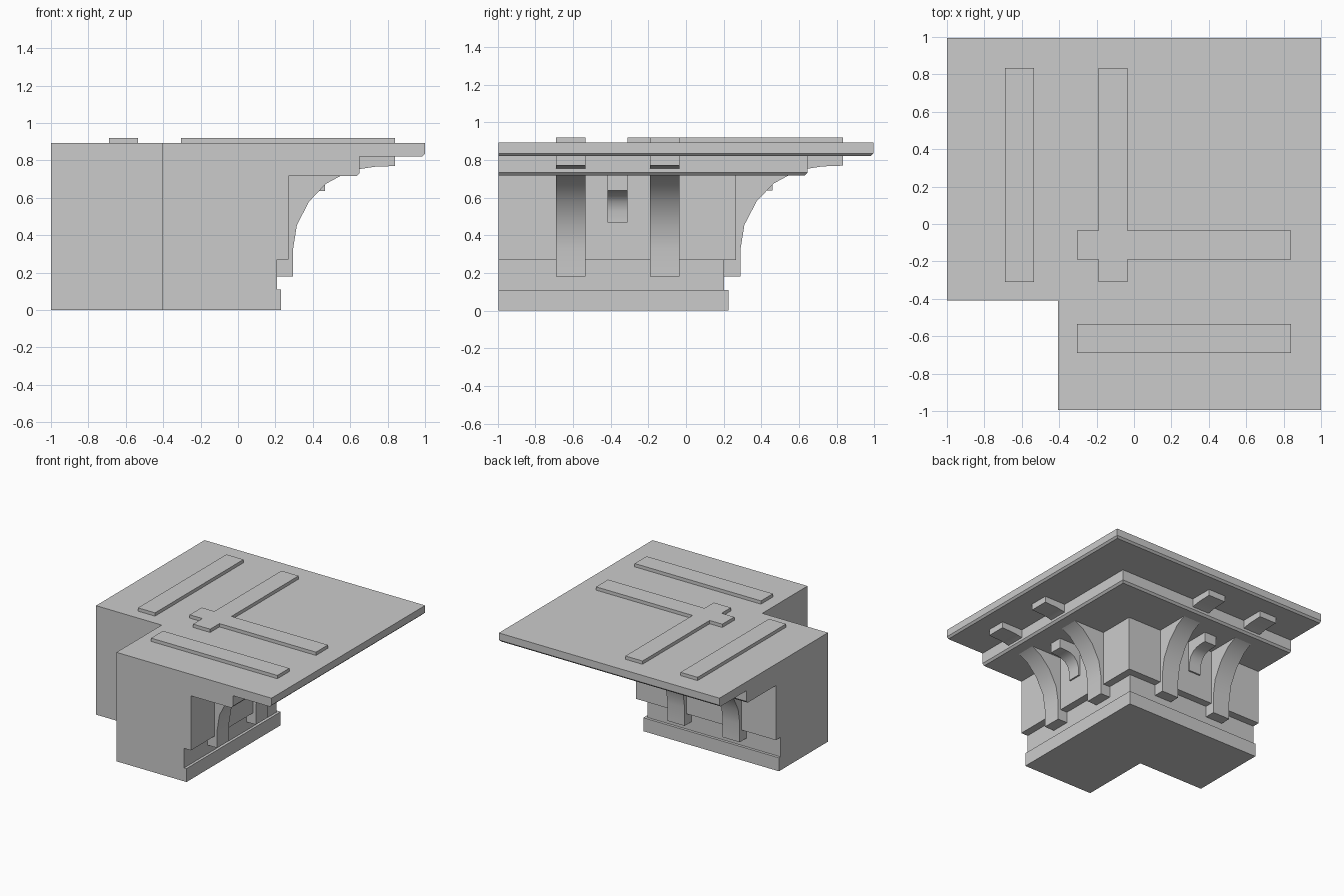
import bpy, bmesh

if "Cube" in bpy.data.objects:
    bpy.data.objects.remove(bpy.data.objects["Cube"])

SHIFT = -0.005          # the y wing sits a hair closer in than the x wing
IN, END = -0.405, -1.0  # inner wall and wing ends


def finish(name, bm, smooth=False):
    bmesh.ops.recalc_face_normals(bm, faces=bm.faces[:])
    me = bpy.data.meshes.new(name)
    bm.to_mesh(me)
    bm.free()
    ob = bpy.data.objects.new(name, me)
    bpy.context.collection.objects.link(ob)
    if smooth:
        bpy.context.view_layer.objects.active = ob
        ob.select_set(True)
        bpy.ops.object.shade_smooth_by_angle(angle=0.6)
        ob.select_set(False)
    return ob


def loft(name, rings, smooth=False):
    """Join matching closed rings into a capped solid."""
    bm = bmesh.new()
    vs = [[bm.verts.new(p) for p in r] for r in rings]
    n = len(vs[0])
    for a, b in zip(vs, vs[1:]):
        for i in range(n):
            j = (i + 1) % n
            bm.faces.new((a[i], a[j], b[j], b[i]))
    bm.faces.new(vs[0])
    bm.faces.new(vs[-1])
    return finish(name, bm, smooth)


# Cornice: one moulding profile swept round the mitred corner
cornice = [(IN, 0), (0.23, 0), (0.23, 0.11), (0.208, 0.11), (0.208, 0.27),
           (0.27, 0.27), (0.27, 0.717), (0.635, 0.717), (0.65, 0.733),
           (0.65, 0.82), (0.985, 0.82), (1.0, 0.835), (1.0, 0.893), (IN, 0.893)]
loft("corner_cornice", [
    [(END, d + SHIFT, z) for d, z in cornice],
    [(d, d + SHIFT, z) for d, z in cornice],
    [(d, END - SHIFT, z) for d, z in cornice]])

# Bracket profiles (outward distance, height)
large = [(-0.305, 0.92), (-0.305, 0.82), (0.15, 0.7), (0.15, 0.18),
         (0.295, 0.18), (0.295, 0.33), (0.315, 0.455), (0.38, 0.58),
         (0.47, 0.675), (0.55, 0.718), (0.645, 0.753), (0.73, 0.766),
         (0.84, 0.77), (0.84, 0.92)]
small = [(0.22, 0.76), (0.22, 0.467), (0.283, 0.467), (0.284, 0.53),
         (0.298, 0.577), (0.328, 0.612), (0.37, 0.631), (0.42, 0.637),
         (0.465, 0.637), (0.465, 0.76)]

# Same brackets on both walls, mirrored across the corner diagonal
parts = [("outer_bracket", large, -0.69, -0.535),
         ("inner_bracket", large, -0.19, -0.035),
         ("small_bracket", small, -0.418, -0.31)]
for name, prof, a, b in parts:
    loft(name + "_right", [[(d, t, z) for d, z in prof] for t in (a, b)], True)
    loft(name + "_back", [[(t, d + SHIFT, z) for d, z in prof] for t in (a, b)], True)
